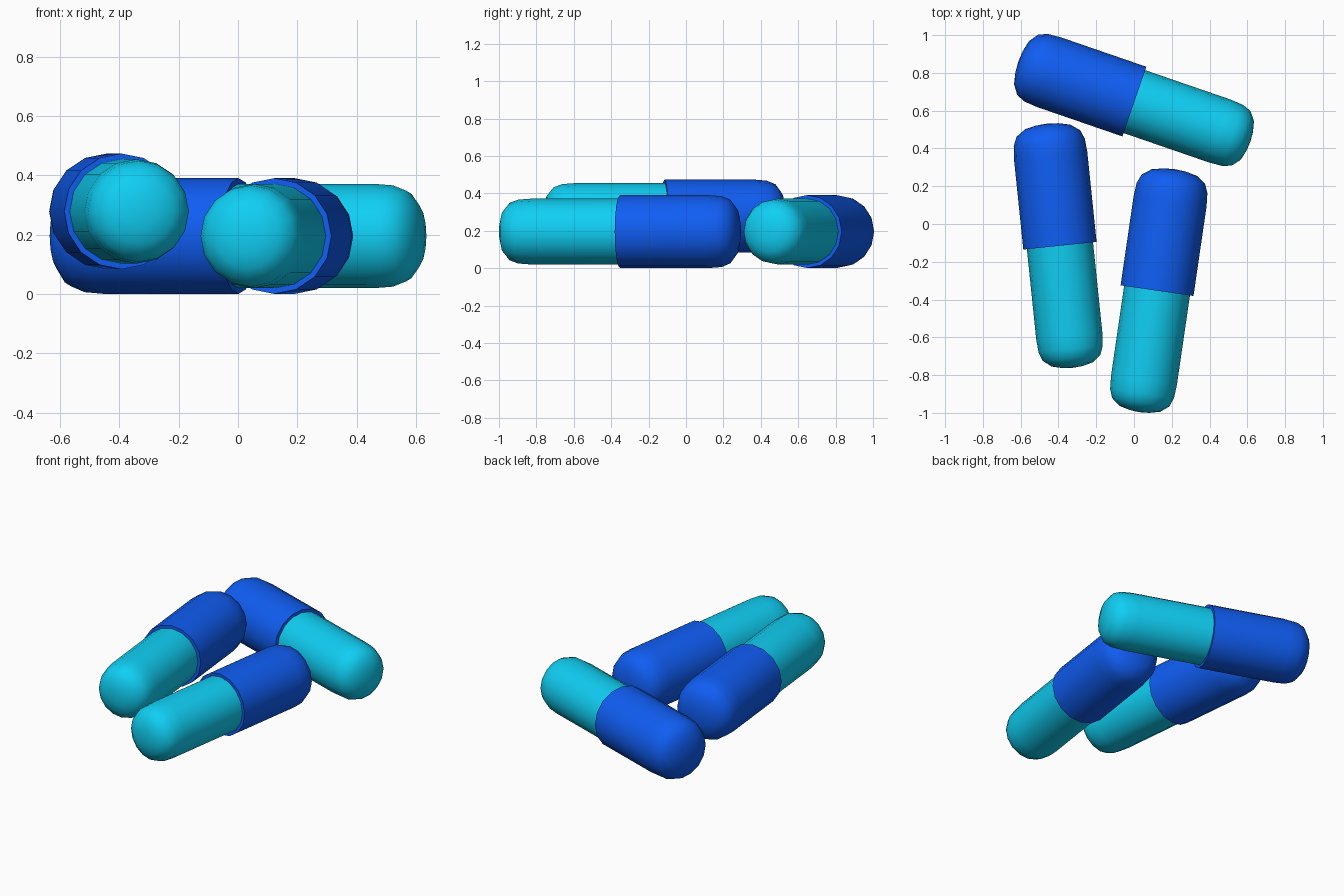
import bpy, bmesh, math
from mathutils import Matrix

if "Cube" in bpy.data.objects:
    bpy.data.objects.remove(bpy.data.objects["Cube"])

SIDES = 16
HALF = 0.65  # seam to tip
# rounded end: (fraction of radius, distance from the tip)
DOME = [(1, .17), (.97, .10), (.87, .053), (.62, .018), (.3, .004)]


def material(name, color):
    m = bpy.data.materials.new(name)
    m.diffuse_color = (*color, 1)
    m.use_nodes = True
    m.node_tree.nodes["Principled BSDF"].inputs["Base Color"].default_value = m.diffuse_color
    return m


BLUE = material("blue", (0.005, 0.11, 0.9))
CYAN = material("cyan", (0.005, 0.62, 0.9))


def half_shell(name, profile, tip, mat, matrix):
    """Revolve (radius, distance) points around the local Y axis, closed by a tip."""
    bm = bmesh.new()
    rings = []
    for r, y in profile:
        rings.append([bm.verts.new((r * math.cos(2 * math.pi * i / SIDES), y,
                                    r * math.sin(2 * math.pi * i / SIDES)))
                      for i in range(SIDES)])
    for a, b in zip(rings, rings[1:]):
        for i in range(SIDES):
            j = (i + 1) % SIDES
            bm.faces.new((a[i], a[j], b[j], b[i]))
    end = bm.verts.new((0, tip, 0))
    for i in range(SIDES):
        bm.faces.new((rings[-1][i], rings[-1][(i + 1) % SIDES], end))
    bmesh.ops.recalc_face_normals(bm, faces=bm.faces)
    # make the normals face outwards
    bm.normal_update()
    if end.link_faces[0].normal.y * tip < 0:
        bmesh.ops.reverse_faces(bm, faces=bm.faces)
    me = bpy.data.meshes.new(name)
    bm.to_mesh(me)
    bm.free()
    me.materials.append(mat)
    ob = bpy.data.objects.new(name, me)
    bpy.context.collection.objects.link(ob)
    ob.matrix_world = matrix
    bpy.ops.object.select_all(action='DESELECT')
    ob.select_set(True)
    bpy.context.view_layer.objects.active = ob
    bpy.ops.object.shade_smooth_by_angle(angle=math.radians(50))


def capsule(name, center, degrees):
    m = Matrix.Translation(center) @ Matrix.Rotation(math.radians(degrees), 4, 'Z')
    R, r = 0.195, 0.176
    # wider cap with a thin rim at the seam
    cap = [(r - .003, 0), (R, 0)] + [(R * f, HALF - d) for f, d in DOME]
    half_shell(name + "_cap", cap, HALF, BLUE, m)
    # narrower body tucked slightly into the cap
    body = [(r, .02)] + [(r * f, d - HALF) for f, d in DOME]
    half_shell(name + "_body", body, -HALF, CYAN, m)


capsule("right_capsule", (0.122, -0.353, 0.196), -8.3)
capsule("left_capsule", (-0.392, -0.115, 0.279), 5.9)
capsule("back_capsule", (0.002, 0.648, 0.196), 71)
